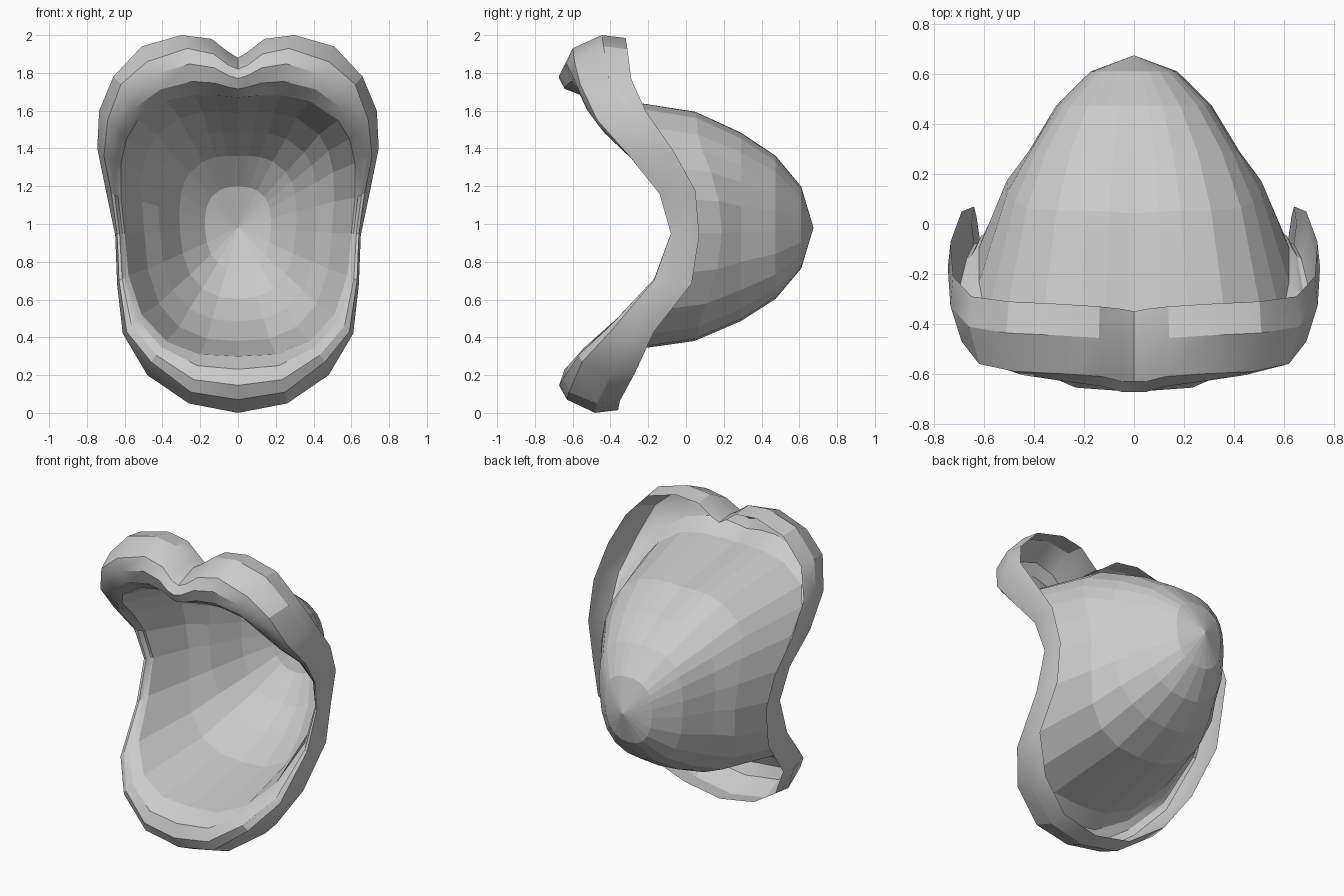
import bpy, bmesh, math
from mathutils import Vector

if "Cube" in bpy.data.objects:
    bpy.data.objects.remove(bpy.data.objects["Cube"])

CENTRE = Vector((0, 0, 0.98))

# Half outline of the lips, bottom centre to top centre:
# outer x, outer z, back-edge y, front-edge y, front x, front z
OUTER = [
    (0, 0, -.36, -.63, 0, .07), (.26, .05, -.35, -.62, .25, .11),
    (.48, .20, -.27, -.55, .46, .27), (.61, .42, -.17, -.40, .59, .43),
    (.64, .68, .03, -.17, .63, .70), (.65, .94, .07, -.08, .64, .95),
    (.70, 1.18, .05, -.14, .67, 1.16), (.745, 1.40, -.07, -.30, .71, 1.36),
    (.735, 1.60, -.21, -.47, .69, 1.55), (.66, 1.78, -.29, -.56, .62, 1.74),
    (.51, 1.94, -.31, -.59, .48, 1.86), (.30, 2.0, -.32, -.60, .27, 1.93),
    (.14, 1.98, -.33, -.61, .13, 1.90), (.05, 1.91, -.34, -.63, .05, 1.84),
    (0, 1.88, -.35, -.63, 0, 1.82)]
# Inner rim (x, z) where the lips meet the cavity
RIM = [(0, .30), (.20, .31), (.38, .38), (.51, .52), (.58, .73), (.60, .95),
       (.62, 1.14), (.62, 1.32), (.59, 1.45), (.53, 1.55), (.38, 1.65),
       (.23, 1.68), (.12, 1.68), (.05, 1.675), (0, 1.67)]


def rim_point(i):
    return Vector((RIM[i][0], OUTER[i][3] * .88 + .03, RIM[i][1]))


def lip_section(i):
    """Rolled C-shaped lip section from back edge round to the inner rim."""
    x, z, yb, yf, xf, zf = OUTER[i]
    mid = Vector((x, (yb * .55 + yf * .45), z))
    back = CENTRE + (Vector((x, 0, z)) - CENTRE) * .985
    back.y = yb
    front, rim = Vector((xf, yf, zf)), rim_point(i)
    push = .052 * max(0, 1 - (x / .7) ** 2)
    crest, inner = front.lerp(rim, .33), front.lerp(rim, .7)
    crest.y = yf + .01 - push
    inner.y = yf + .04 - push
    return [back, mid, front, crest, inner, rim]


def cavity_section(i):
    """Rim, then shrinking and rounding rings towards the throat."""
    rim = rim_point(i)
    pts = [rim]
    d = rim - CENTRE
    ang = math.atan2(d.z / .69, d.x / .61)
    oval = Vector((.64 * math.cos(ang), 0, .69 * math.sin(ang)))
    for sx, sz, mix, y in ((.82, .88, .1, .19 + (rim.y + .04) * .3),
                           (.68, .725, .2, .29), (.50, .55, .35, .475),
                           (.28, .315, .5, .61)):
        p = d.lerp(oval, mix)
        pts.append(Vector((p.x * sx, y, CENTRE.z + p.z * sz)))
    return pts


def build(name, section, smooth, apex=None):
    """Loft mirrored sections round the mouth, optionally closing to a point."""
    half = [section(i) for i in range(len(OUTER))]
    mirrored = [[Vector((-p.x, p.y, p.z)) for p in s] for s in half[-2:0:-1]]
    bm = bmesh.new()
    cols = [[bm.verts.new(p) for p in s] for s in half + mirrored]
    tip = bm.verts.new(apex) if apex else None
    for i, a in enumerate(cols):
        b = cols[(i + 1) % len(cols)]
        for j in range(len(a) - 1):
            bm.faces.new((a[j], b[j], b[j + 1], a[j + 1]))
        if tip:
            bm.faces.new((a[-1], b[-1], tip))
    bmesh.ops.recalc_face_normals(bm, faces=bm.faces)
    me = bpy.data.meshes.new(name)
    bm.to_mesh(me)
    bm.free()
    ob = bpy.data.objects.new(name, me)
    bpy.context.collection.objects.link(ob)
    if smooth:
        bpy.ops.object.select_all(action='DESELECT')
        ob.select_set(True)
        bpy.context.view_layer.objects.active = ob
        bpy.ops.object.shade_smooth_by_angle(angle=math.radians(smooth))
    return ob


# Rolled lips
build("lips", lip_section, 28)
# Mouth cavity bowl, faceted
build("mouth_cavity", cavity_section, 0, (0, .675, .98))
